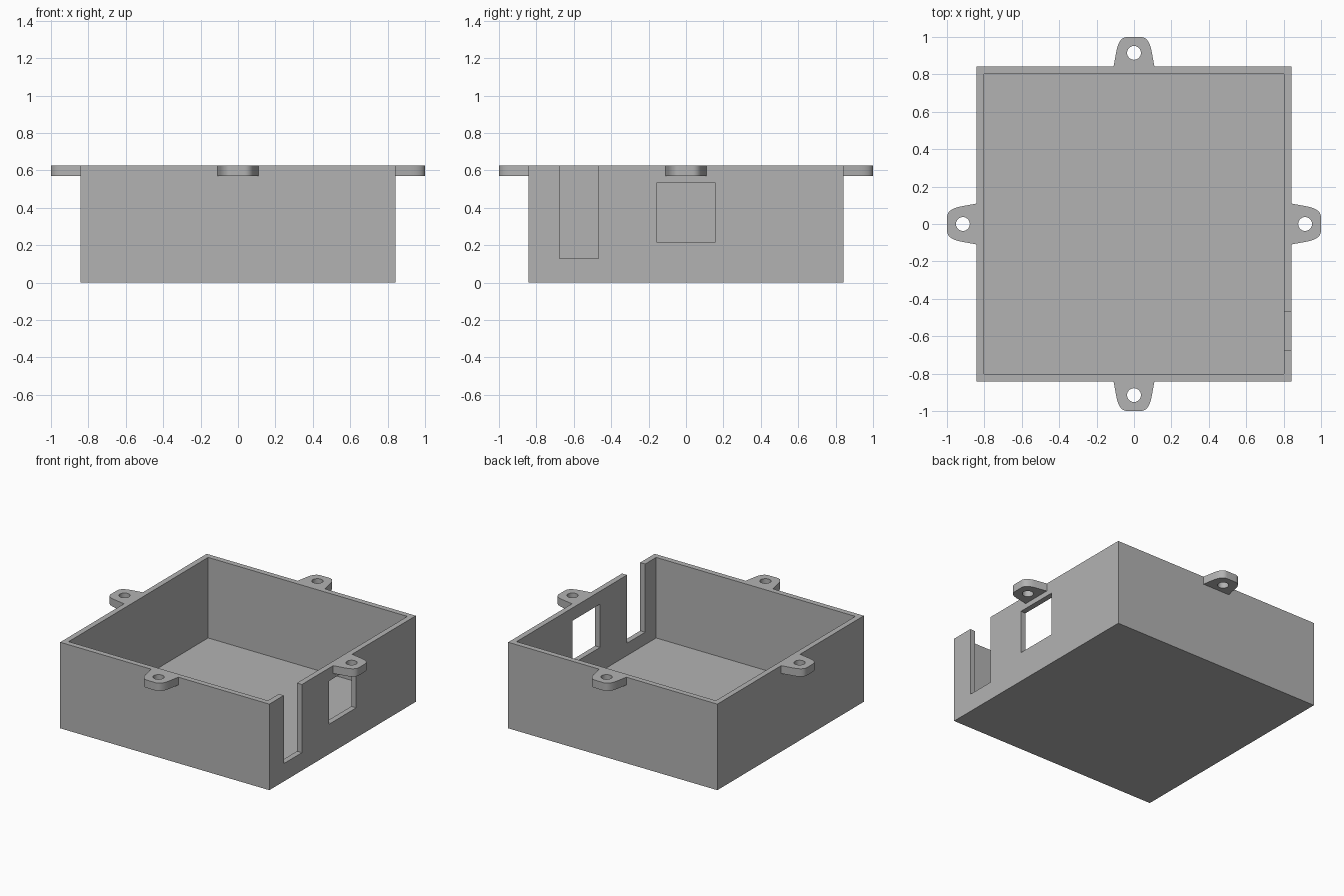
import bpy
import bmesh
import math
from mathutils import Matrix, Vector
from mathutils.geometry import interpolate_bezier

HALF, INNER, TOP, FLOOR = 0.843, 0.803, 0.627, 0.04
TAB_Z, HOLE_AT, HOLE_R = 0.57, 0.915, 0.037

cube = bpy.data.objects.get("Cube")
if cube:
    bpy.data.objects.remove(cube, do_unlink=True)

grey = bpy.data.materials.new("plain_grey")
grey.use_nodes = True
colour = (0.45, 0.45, 0.45, 1)
grey.diffuse_color = colour
grey.node_tree.nodes["Principled BSDF"].inputs["Base Color"].default_value = colour


def finish(name, bm):
    bmesh.ops.recalc_face_normals(bm, faces=bm.faces)
    mesh = bpy.data.meshes.new(name)
    bm.to_mesh(mesh)
    bm.free()
    mesh.materials.append(grey)
    obj = bpy.data.objects.new(name, mesh)
    bpy.context.collection.objects.link(obj)
    return obj


def block(name, low, high):
    low, high = Vector(low), Vector(high)
    bm = bmesh.new()
    bmesh.ops.create_cube(bm, size=1)
    bmesh.ops.scale(bm, vec=high - low, verts=bm.verts)
    bmesh.ops.translate(bm, vec=(low + high) / 2, verts=bm.verts)
    return finish(name, bm)


def prism(name, outline, low, high, angle):
    # Extrude a flat outline upward and turn it about the box centre
    bm = bmesh.new()
    face = bm.faces.new([bm.verts.new((x, y, low)) for x, y in outline])
    lifted = bmesh.ops.extrude_face_region(bm, geom=[face])["geom"]
    bmesh.ops.translate(bm, vec=(0, 0, high - low),
                        verts=[v for v in lifted if isinstance(v, bmesh.types.BMVert)])
    bmesh.ops.rotate(bm, matrix=Matrix.Rotation(angle, 3, "Z"), verts=bm.verts)
    return finish(name, bm)


def combine(target, tool, operation):
    tool.hide_render = True
    mod = target.modifiers.new(operation, "BOOLEAN")
    mod.operation, mod.solver, mod.object = operation, "EXACT", tool
    bpy.context.view_layer.objects.active = target
    bpy.ops.object.modifier_apply(modifier=mod.name)
    bpy.data.objects.remove(tool, do_unlink=True)


# Open box
box = block("open_box", (-HALF, -HALF, 0), (HALF, HALF, TOP))

# Mounting tab outline: tapered sides with a rounded end
corner = interpolate_bezier(Vector((0.094, 0.925)), Vector((0.085, 0.975)),
                            Vector((0.065, 1.0)), Vector((0.035, 1.0)), 12)
right = [(0.109, 0.825), (0.109, HALF)] + [(p.x, p.y) for p in corner]
outline = right + [(-x, y) for x, y in reversed(right)]
steps = [i * math.tau / 32 for i in range(32)]
hole = [(HOLE_R * math.cos(a), HOLE_AT + HOLE_R * math.sin(a)) for a in steps]

# Four tabs with screw holes
for i in range(4):
    turn = i * math.pi / 2
    combine(box, prism("tab", outline, TAB_Z, TOP, turn), "UNION")
    combine(box, prism("screw_hole", hole, TAB_Z - 0.02, TOP + 0.1, turn), "DIFFERENCE")

# Cavity, then the open slot and square window in the left wall
cuts = {
    "cavity": ((-INNER, -INNER, FLOOR), (INNER, INNER, 1)),
    "slot": ((0.75, -0.677, 0.13), (0.9, -0.468, 1)),
    "window": ((0.75, -0.158, 0.218), (0.9, 0.157, 0.533)),
}
for name, (low, high) in cuts.items():
    combine(box, block(name, low, high), "DIFFERENCE")

# Smooth rounded tab ends and holes, keep the box edges sharp
box.select_set(True)
bpy.context.view_layer.objects.active = box
bpy.ops.object.shade_smooth_by_angle(angle=math.radians(30))
